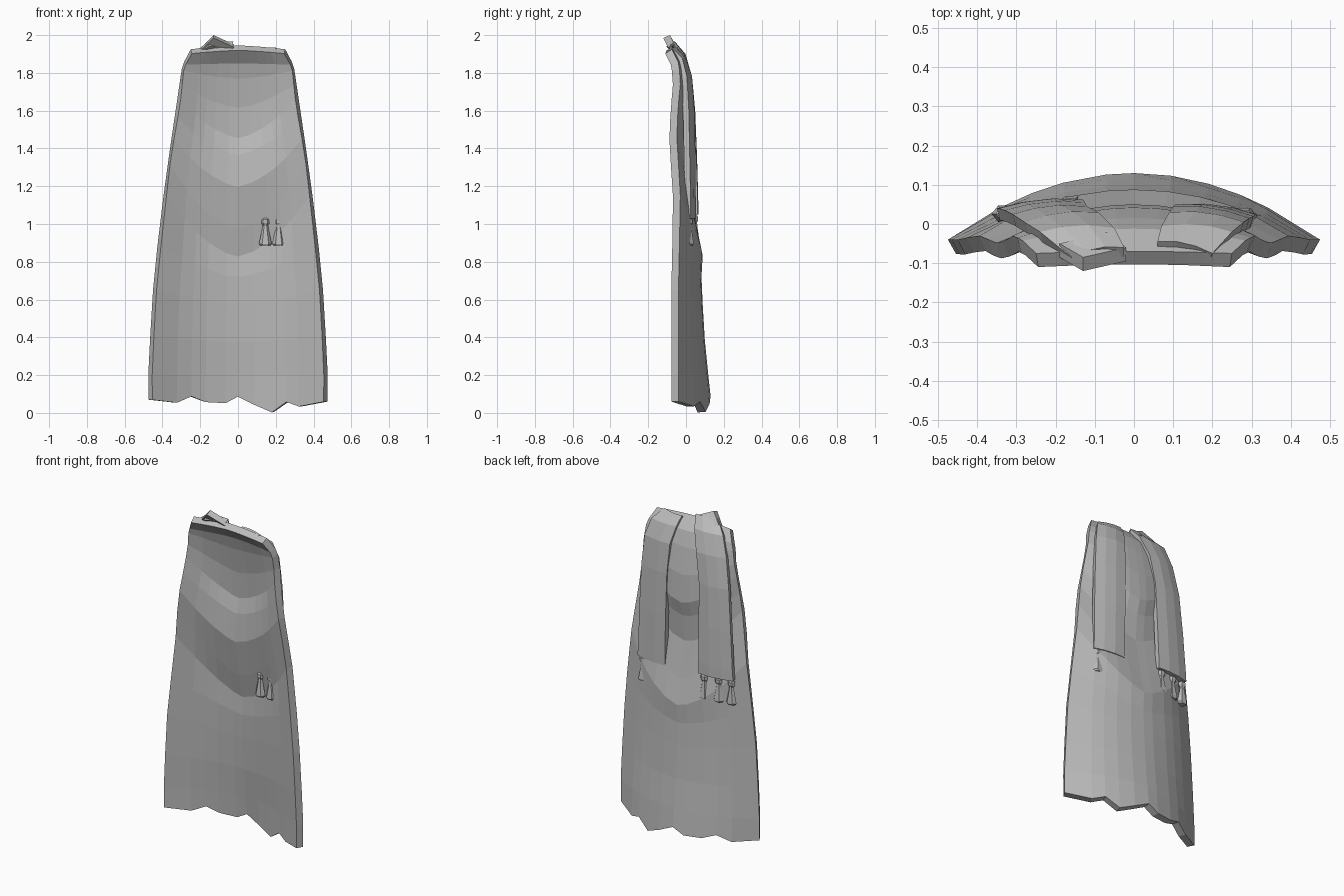
import bpy, bmesh, math
from mathutils import Vector

cube = bpy.data.objects.get("Cube")
if cube:
    bpy.data.objects.remove(cube, do_unlink=True)

grey = bpy.data.materials.new("cloth_grey")
grey.use_nodes = True
grey.diffuse_color = (0.5, 0.5, 0.5, 1)
grey.node_tree.nodes["Principled BSDF"].inputs["Base Color"].default_value = (0.5, 0.5, 0.5, 1)


def make_object(name, bm):
    mesh = bpy.data.meshes.new(name)
    bmesh.ops.recalc_face_normals(bm, faces=bm.faces)
    bm.to_mesh(mesh)
    bm.free()
    mesh.materials.append(grey)
    obj = bpy.data.objects.new(name, mesh)
    bpy.context.collection.objects.link(obj)
    return obj


def cloth_sheet(name, rows, thickness):
    """Skin a grid of points and thicken it towards the front."""
    bm = bmesh.new()
    grid = [[bm.verts.new(p) for p in row] for row in rows]
    for a, b in zip(grid, grid[1:]):
        for i in range(len(a) - 1):
            bm.faces.new((a[i], b[i], b[i + 1], a[i + 1]))
    obj = make_object(name, bm)
    if sum(f.normal.y for f in obj.data.polygons) < 0:
        obj.data.flip_normals()
    solid = obj.modifiers.new("thickness", "SOLIDIFY")
    solid.thickness = thickness
    solid.offset = -1
    return obj


def lerp_table(table, v):
    for (a, fa), (b, fb) in zip(table, table[1:]):
        if v <= b:
            return fa + (fb - fa) * max(0, (v - a) / (b - a))
    return table[-1][1]


# Cape: half width by height, columns across, and U-shaped fold rows
half_width = [(0, .475), (.2, .475), (.6, .455), (1, .415), (1.4, .36), (1.84, .295), (1.925, .25)]
columns = [-1, -.72, -.55, -.38, -.15, 0, .2, .4, .57, .72, 1]
hem = [.07, .055, .09, .06, .055, .09, .045, .005, .06, .035, .06]
# centre height, edge height, centre depth, edge depth
folds = [
    (.2, .2, .118, -.04), (.38, .4, .1, -.04), (.58, .65, .088, -.04),
    (.72, .88, .082, -.035), (.83, 1.15, .088, -.03), (.98, 1.32, .055, -.04),
    (1.2, 1.45, .015, -.048), (1.36, 1.56, .028, -.045), (1.45, 1.66, .05, -.038),
    (1.62, 1.74, .042, -.03), (1.78, 1.82, .015, -.035), (1.87, 1.86, -.012, -.042),
    (1.945, 1.925, -.07, -.075)]
cape_rows = [[(t * .475, -.04 + .17 * (1 - t * t), z) for t, z in zip(columns, hem)]]
for zc, ze, yc, ye in folds:
    row = []
    for t in columns:
        z = zc + (ze - zc) * abs(t) ** 1.5
        row.append((t * lerp_table(half_width, z), ye + (yc - ye) * (1 - t * t), z))
    cape_rows.append(row)
cloth_sheet("cape", cape_rows, .042)


# Scarves: inner x, outer x, inner depth, outer depth, height
def scarf(name, stations):
    rows = []
    for xi, xo, yi, yo, z in stations:
        row = []
        for f in (0, .35, .7, 1):
            bulge = .012 * math.sin(f * math.pi)
            row.append((xi + (xo - xi) * f, yi + (yo - yi) * f + bulge, z))
        rows.append(row)
    # Lift the outer corner of the top end
    cloth_sheet(name, rows, .032)


scarf("right_scarf", [
    (-.13, -.35, .062, .04, 1.05), (-.13, -.345, .062, .04, 1.12), (-.125, -.33, .055, .035, 1.35),
    (-.12, -.31, .045, .025, 1.6), (-.09, -.28, .03, .005, 1.78), (-.05, -.24, -.01, -.02, 1.9),
    (-.025, -.16, -.06, -.085, 1.965)])
scarf("left_scarf", [
    (.11, .315, .05, .025, 1.03), (.11, .31, .05, .025, 1.1), (.105, .305, .05, .02, 1.35),
    (.1, .295, .045, .015, 1.6), (.09, .28, .03, .005, 1.78), (.07, .25, -.005, -.02, 1.88),
    (.06, .2, -.045, -.075, 1.935)])

# Raised top end of the right scarf
bm = bmesh.new()
end = [(-.02, -.06, 1.95), (-.13, -.085, 2.0), (-.19, -.05, 1.94), (-.07, -.02, 1.92)]
back = [bm.verts.new(p) for p in end]
front = [bm.verts.new(Vector(p) + Vector((0, -.035, -.015))) for p in end]
bm.faces.new(back)
bm.faces.new(front[::-1])
for i in range(4):
    j = (i + 1) % 4
    bm.faces.new((back[i], front[i], front[j], back[j]))
make_object("right_scarf_end", bm)


# Tassels: a knot above a flared skirt
def tassel(name, x, y, top):
    profile = [(.008, 0), (.024, -.012), (.024, -.03), (.014, -.042), (.02, -.075), (.034, -.14), (.026, -.15)]
    bm = bmesh.new()
    rings = []
    for r, dz in profile:
        rings.append([bm.verts.new((x + r * math.cos(k * math.tau / 6),
                                    y + .7 * r * math.sin(k * math.tau / 6), top + dz)) for k in range(6)])
    for a, b in zip(rings, rings[1:]):
        for k in range(6):
            bm.faces.new((a[k], a[(k + 1) % 6], b[(k + 1) % 6], b[k]))
    bm.faces.new(rings[0])
    bm.faces.new(rings[-1])
    make_object(name, bm)


for i, x in enumerate((-.16, -.25, -.33)):
    tassel(f"right_tassel_{i + 1}", x, .05 - .012 * i, 1.05)
for i, x in enumerate((.145, .215, .28)):
    tassel(f"left_tassel_{i + 1}", x, .012 + .004 * i, 1.035)
